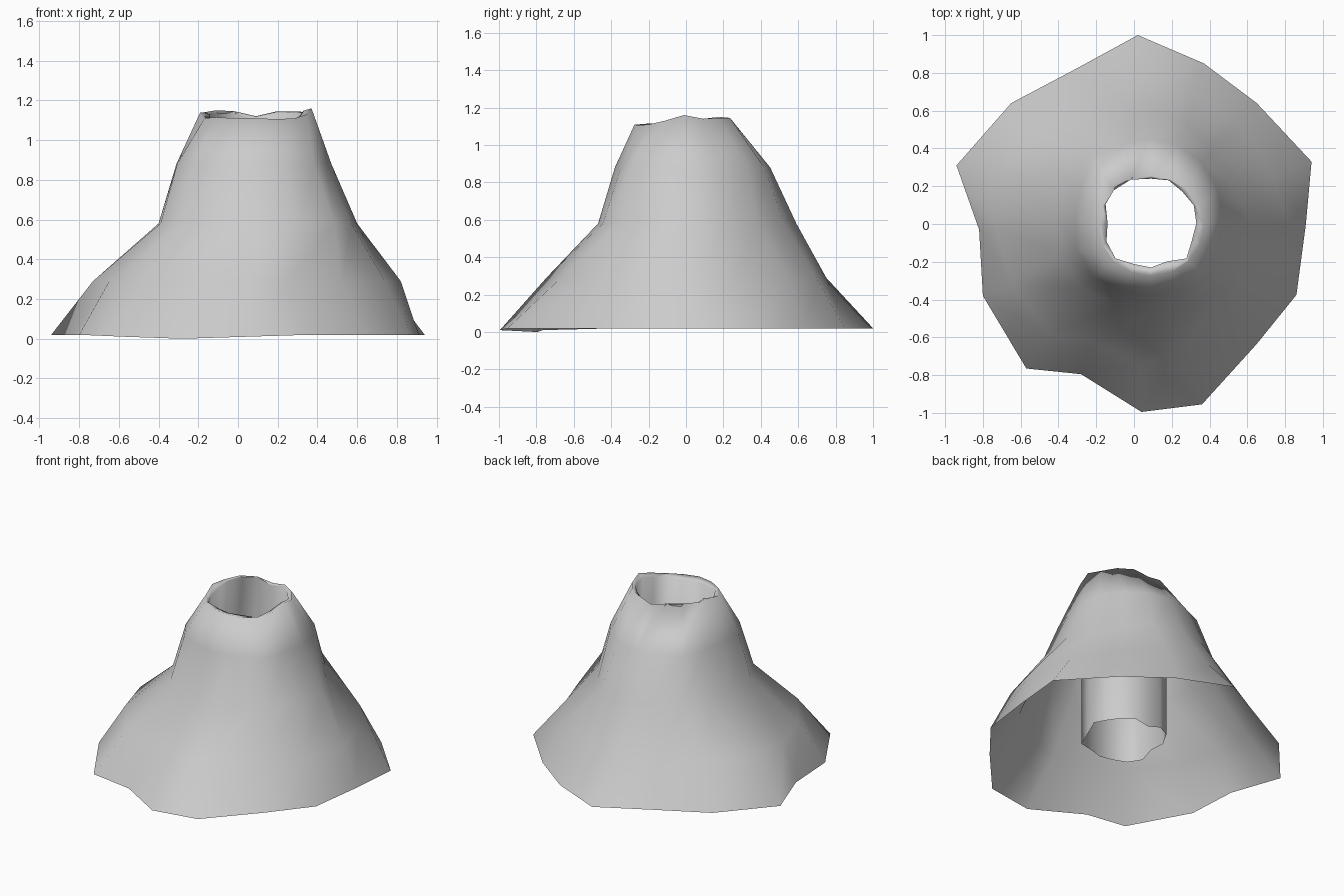
import bpy, bmesh, math

if "Cube" in bpy.data.objects:
    bpy.data.objects.remove(bpy.data.objects["Cube"])

N = 16
# irregular foot outline, counter-clockwise from +x
FOOT = [(.91, 0), (.94, .33), (.65, .64), (.37, .85), (.02, 1.0), (-.31, .82),
        (-.65, .64), (-.94, .31), (-.82, -.03), (-.80, -.38), (-.57, -.765),
        (-.28, -.795), (.04, -.995), (.36, -.955), (.65, -.635), (.86, -.375)]
# how far the lower slope sits in from the foot, per spoke
SLOPE = [.9, .78, .85, .82, .75, .8, .8, .77, .89, .81, .77, .78, .75, .70, .80, .86]
# bulges of the upper slope and neck, per spoke (all others 1)
UPPER = {1: .88, 2: .86, 3: .95, 6: 1.04, 7: 1.03, 9: 1.06, 10: 1.07, 13: 1.03, 14: 1.09, 15: 1.02}
NECK = {6: 1.08, 9: 1.07, 10: 1.07, 14: 1.1}
# crater radius and rim height, per spoke
CRATER = [.24, .245, .235, .245, .235, .26, .27, .26, .23, .255, .265, .235, .235, .22, .265, .235]
RIM_Z = [1.16, 1.14, 1.145, 1.145, 1.12, 1.145, 1.15, 1.14, 1.14, 1.11, 1.115, 1.11,
         1.11, 1.105, 1.11, 1.13]


def ellipse(cx, cy, rx, ry, z, bulge={}):
    pts = []
    for i in range(N):
        a = 2 * math.pi * i / N
        w = bulge.get(i, 1)
        zz = z[i] if isinstance(z, list) else z
        pts.append((cx + rx * w * math.cos(a), cy + ry * w * math.sin(a), zz))
    return pts


def crater_ring(drop):
    return [(.09 + r * math.cos(2 * math.pi * i / N),
             .005 + r * math.sin(2 * math.pi * i / N), RIM_Z[i] - drop)
            for i, r in enumerate(CRATER)]


# rings from the foot up over the rim and down the vent
foot_z = {10: .01, 11: 0, 12: .01}
rings = [
    [(x, y, foot_z.get(i, .02)) for i, (x, y) in enumerate(FOOT)],
    [(x * s, y * s, .29) for (x, y), s in zip(FOOT, SLOPE)],
    ellipse(.10, .06, .50, .53, .58, UPPER),
    ellipse(.08, .035, .39, .415, .88, NECK),
    ellipse(.09, -.01, .28, .265, RIM_Z),
    crater_ring(.012),
    crater_ring(1.075),
]

bm = bmesh.new()
loops = [[bm.verts.new(p) for p in ring] for ring in rings]
for lo, hi in zip(loops, loops[1:]):
    for i in range(N):
        j = (i + 1) % N
        bm.faces.new((lo[i], lo[j], hi[j], hi[i])).smooth = True

mesh = bpy.data.meshes.new("volcano")
bm.to_mesh(mesh)
bm.free()
volcano = bpy.data.objects.new("volcano", mesh)
bpy.context.collection.objects.link(volcano)
